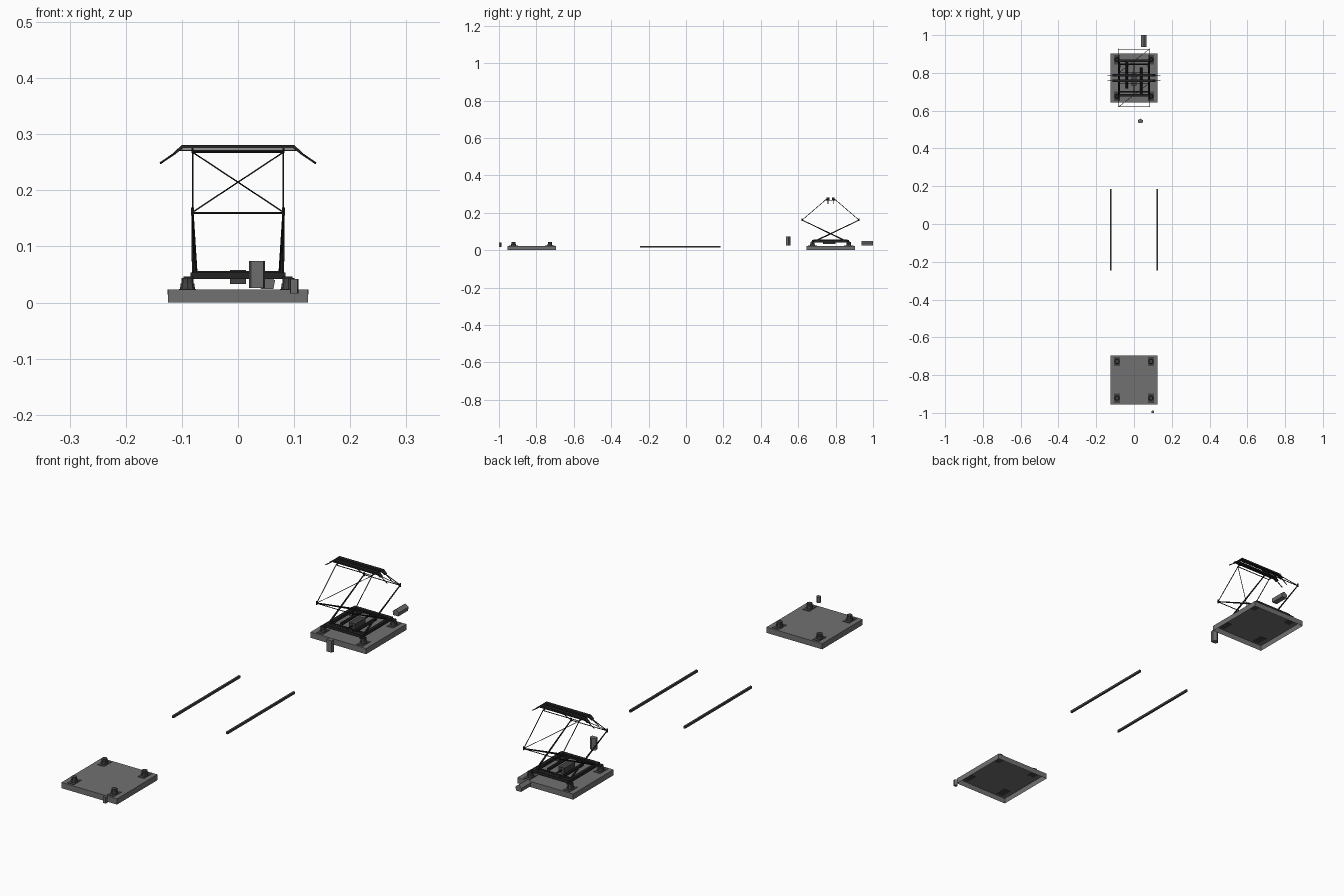
import bpy, bmesh, math
from mathutils import Vector

if "Cube" in bpy.data.objects:
    bpy.data.objects.remove(bpy.data.objects["Cube"])


def material(name, v):
    m = bpy.data.materials.new(name)
    m.diffuse_color = (v, v, v, 1)
    m.use_nodes = True
    m.node_tree.nodes["Principled BSDF"].inputs["Base Color"].default_value = m.diffuse_color
    return m


ROOF = material("roof grey", 0.165)
CASE = material("case grey", 0.15)
CERAMIC = material("insulator grey", 0.055)
RAIL = material("rail grey", 0.06)
STEEL = material("frame black", 0.017)


def finish(name, bm, mat):
    bmesh.ops.recalc_face_normals(bm, faces=bm.faces)
    me = bpy.data.meshes.new(name)
    bm.to_mesh(me)
    bm.free()
    me.materials.append(mat)
    ob = bpy.data.objects.new(name, me)
    bpy.context.collection.objects.link(ob)
    return ob


def box(name, lo, hi, mat):
    bm = bmesh.new()
    bmesh.ops.create_cube(bm, size=1)
    for v in bm.verts:
        v.co = [(lo[i] + hi[i]) / 2 + v.co[i] * (hi[i] - lo[i]) for i in range(3)]
    return finish(name, bm, mat)


def bar(name, a, b, r, mat, sides=6, r2=None):
    a, b = Vector(a), Vector(b)
    bm = bmesh.new()
    bmesh.ops.create_cone(bm, cap_ends=True, segments=sides, radius1=r,
                          radius2=r if r2 is None else r2, depth=(b - a).length)
    q = (b - a).to_track_quat('Z', 'Y')
    for v in bm.verts:
        v.co = q @ v.co + (a + b) / 2
    return finish(name, bm, mat)


def extrude(name, pts, offset, mat):
    bm = bmesh.new()
    f = bm.faces.new([bm.verts.new(p) for p in pts])
    g = bmesh.ops.extrude_face_region(bm, geom=[f])
    bmesh.ops.translate(bm, vec=offset,
                        verts=[e for e in g['geom'] if isinstance(e, bmesh.types.BMVert)])
    return finish(name, bm, mat)


# Roof platforms: trays open underneath, each with four insulators
FRONT, C = -0.825, 0.773
for label, cy in (("front", FRONT), ("rear", C)):
    bm = bmesh.new()
    bmesh.ops.create_cube(bm, size=1)
    for v in bm.verts:
        v.co = (v.co.x * 0.25, cy + v.co.y * 0.26, 0.0115 + v.co.z * 0.023)
    bottom = [f for f in bm.faces if f.calc_center_median().z < 0.001]
    bmesh.ops.delete(bm, geom=bottom, context='FACES_ONLY')
    finish(label + "_platform", bm, ROOF)
    for sx in (-1, 1):
        for sy in (-1, 1):
            x, y = sx * 0.09, cy + sy * 0.097
            box(label + "_insulator_pad", (x - 0.015, y - 0.025, 0.022),
                (x + 0.015, y + 0.025, 0.0245), CERAMIC)
            bar(label + "_insulator_foot", (x, y, 0.0245), (x, y, 0.034), 0.0135, CERAMIC, 8, 0.012)
            bar(label + "_insulator_top", (x, y, 0.034), (x, y, 0.044), 0.011, CERAMIC, 8)

# Long roof rails
for sx in (-1, 1):
    box("roof_rail", (sx * 0.122 - 0.004, -0.245, 0.014),
        (sx * 0.122 + 0.004, 0.185, 0.023), RAIL)

# Five-sided equipment cases
PENT = [(-0.8, 0), (0.8, 0), (1, 0.6), (0, 1), (-1, 0.6)]
extrude("upright_case", [(0.034 + 0.014 * p, 0.535 + 0.023 * q, 0.026) for p, q in PENT],
        (0, 0, 0.048), CASE)
extrude("small_upright_case", [(0.1 + 0.0075 * p, -1.0 + 0.014 * q, 0.016) for p, q in PENT],
        (0, 0, 0.026), CASE)
extrude("lying_case", [(0.052 + 0.014 * p, 0.938, 0.024 + 0.026 * q) for p, q in PENT],
        (0, 0.062, 0), CASE)

# Pantograph base frame
Z0, Z1 = 0.042, 0.054
for s in (-1, 1):
    box("base_cross_beam", (-0.085, C + s * 0.092 - 0.007, Z0),
        (0.085, C + s * 0.092 + 0.007, Z1), STEEL)
    box("base_side_beam", (s * 0.079 - 0.006, C - 0.099, Z0),
        (s * 0.079 + 0.006, C + 0.099, Z1), STEEL)
    for t in (-1, 1):
        box("frame_bracket", (s * 0.088 - 0.009, C + t * 0.096 - 0.009, 0.04),
            (s * 0.088 + 0.009, C + t * 0.096 + 0.009, 0.046), STEEL)
    # Pivot shafts and offset spring cylinders
    bar("pivot_shaft", (-0.08, C + s * 0.073, 0.052), (0.08, C + s * 0.073, 0.052), 0.004, STEEL)
    bar("spring_cylinder", (-s * 0.039, C - s * 0.055, 0.05),
        (-s * 0.039, C + s * 0.09, 0.05), 0.0065, STEEL, 8)
bar("centre_rod", (0, C - 0.09, 0.047), (0, C + 0.09, 0.047), 0.003, STEEL)
box("drive_box", (-0.014, C - 0.04, 0.033), (0.014, C + 0.025, 0.058), CERAMIC)

# Folding arms: crossed lower arms, knees, braced upper frames
KZ, TZ = 0.161, 0.268
for s in (-1, 1):
    knee, top = C + s * 0.152, C + s * 0.028
    for sx in (-1, 1):
        xb = sx * (0.0755 if s < 0 else 0.079)
        bar("lower_arm", (xb, C - s * 0.075, 0.052), (sx * 0.081, knee, KZ), 0.0038, STEEL, 6, 0.0022)
        bar("upper_arm", (sx * 0.081, knee, KZ), (sx * 0.081, top, TZ), 0.0016, STEEL)
        bar("knee_joint", (sx * 0.081, knee, KZ - 0.006), (sx * 0.081, knee, KZ + 0.008), 0.003, STEEL)
    bar("knee_tube", (-0.084, knee, KZ - 0.001), (0.084, knee, KZ - 0.001), 0.0018, STEEL)
    bar("head_tube", (-0.081, top, TZ), (0.081, top, TZ), 0.0018, STEEL)
    bar("diagonal_brace", (s * 0.081, knee, KZ), (-s * 0.081, top, TZ), 0.0013, STEEL)

# Collector head: two strips with drooping ends, carriers and horns
for s in (-1, 1):
    y = C + s * 0.014
    strip = [(-0.1, 0.281), (0.1, 0.281), (0.115, 0.267), (0.111, 0.265),
             (0.098, 0.275), (-0.098, 0.275), (-0.111, 0.265), (-0.115, 0.267)]
    extrude("collector_strip", [(x, y - 0.007, z) for x, z in strip], (0, 0.014, 0), STEEL)
    box("strip_carrier", (-0.105, y - 0.004, 0.27), (0.105, y + 0.004, 0.2725), STEEL)
    for sx in (-1, 1):
        bar("head_horn", (sx * 0.111, y, 0.267), (sx * 0.139, y, 0.248), 0.0018, STEEL)
        bar("head_link", (sx * 0.081, C + s * 0.028, TZ), (sx * 0.081, y, 0.275), 0.002, STEEL)
for sx in (-1, 1):
    bar("head_spacer", (sx * 0.081, C - 0.028, TZ), (sx * 0.081, C + 0.028, TZ), 0.0016, STEEL)
